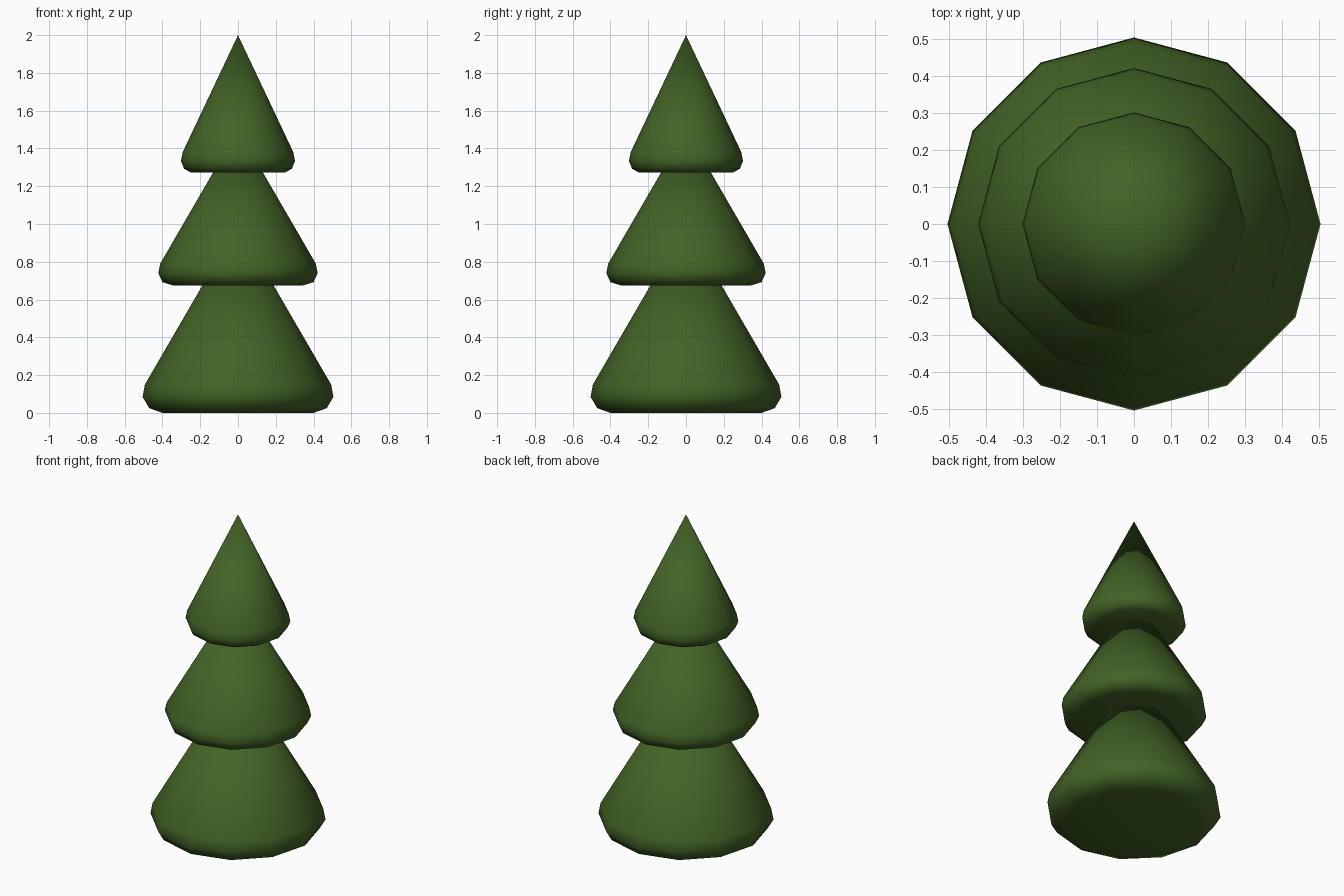
import bpy, bmesh, math

if "Cube" in bpy.data.objects:
    bpy.data.objects.remove(bpy.data.objects["Cube"])

SIDES = 12

green = bpy.data.materials.new("pine green")
green.diffuse_color = (0.055, 0.125, 0.019, 1)
green.use_nodes = True
green.node_tree.nodes["Principled BSDF"].inputs["Base Color"].default_value = green.diffuse_color


def foliage(name, profile, tip_z):
    """Revolve a rounded cone tier: flat base, rolled rim, pointed tip."""
    bm = bmesh.new()
    rings = []
    for r, z in profile:
        rings.append([bm.verts.new((r * math.cos(2 * math.pi * i / SIDES),
                                    r * math.sin(2 * math.pi * i / SIDES), z))
                      for i in range(SIDES)])
    tip = bm.verts.new((0, 0, tip_z))
    bm.faces.new(rings[0][::-1])
    for i in range(SIDES):
        j = (i + 1) % SIDES
        for a, b in zip(rings, rings[1:]):
            bm.faces.new((a[i], a[j], b[j], b[i]))
        bm.faces.new((rings[-1][i], rings[-1][j], tip))
    for f in bm.faces:
        f.smooth = True
    mesh = bpy.data.meshes.new(name)
    bm.to_mesh(mesh)
    bm.free()
    mesh.materials.append(green)
    obj = bpy.data.objects.new(name, mesh)
    bpy.context.collection.objects.link(obj)
    return obj


# Three stacked tiers, (radius, height) rim profiles
foliage("lower_branches",
        [(0.40, 0.0), (0.47, 0.025), (0.505, 0.085), (0.493, 0.15)], 1.0)
foliage("middle_branches",
        [(0.345, 0.675), (0.40, 0.692), (0.422, 0.74), (0.412, 0.79)], 1.5)
foliage("upper_branches",
        [(0.25, 1.273), (0.285, 1.292), (0.302, 1.333), (0.293, 1.38)], 2.0)
